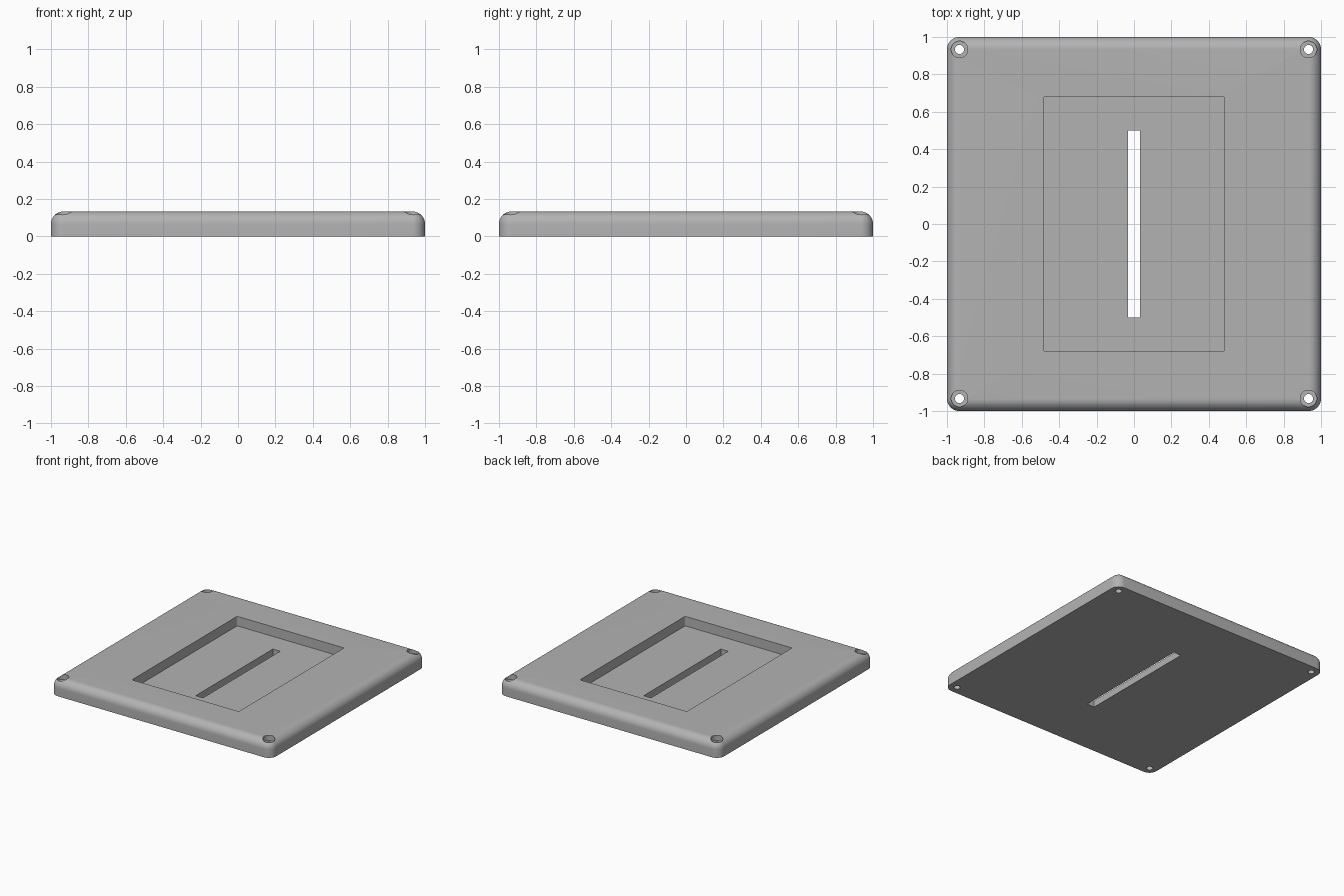
import bpy, bmesh, math

old = bpy.data.objects.get("Cube")
if old:
    bpy.data.objects.remove(old, do_unlink=True)

HEIGHT = 0.1333
RADIUS = 0.0667
POCKET_FLOOR = 0.055
BORE_FLOOR = 0.09

grey = bpy.data.materials.new("plain grey")
grey.use_nodes = True
colour = (0.45, 0.45, 0.45, 1)
grey.diffuse_color = colour
grey.node_tree.nodes["Principled BSDF"].inputs["Base Color"].default_value = colour


def finish(name, bm):
    mesh = bpy.data.meshes.new(name)
    bm.to_mesh(mesh)
    bm.free()
    obj = bpy.data.objects.new(name, mesh)
    mesh.materials.append(grey)
    bpy.context.collection.objects.link(obj)
    return obj


def box(name, width, depth, low, high, radius=0, segments=4, round_top=False):
    """Box with rounded upright edges and, if asked, a rounded top rim."""
    bm = bmesh.new()
    bmesh.ops.create_cube(bm, size=1)
    for v in bm.verts:
        v.co = (v.co.x * width, v.co.y * depth, high if v.co.z > 0 else low)
    if radius:
        edges = []
        for e in bm.edges:
            a, b = e.verts
            upright = abs(a.co.z - b.co.z) > 0.001
            top = min(a.co.z, b.co.z) > high - 0.001
            if upright or (round_top and top):
                edges.append(e)
        bmesh.ops.bevel(bm, geom=edges, offset=radius, offset_type='OFFSET',
                        segments=segments, profile=0.5, affect='EDGES')
    return finish(name, bm)


def cylinder(name, x, y, radius, low, high):
    bm = bmesh.new()
    bmesh.ops.create_cone(bm, cap_ends=True, segments=40, radius1=radius,
                          radius2=radius, depth=high - low)
    bmesh.ops.translate(bm, verts=bm.verts, vec=(x, y, (low + high) / 2))
    return finish(name, bm)


# Plate with a rounded rim and flat underside
plate = box("base_plate", 2, 2, 0, HEIGHT, RADIUS, 10, True)

# Central pocket and through slot
cutters = [
    box("pocket_cutter", 0.969, 1.362, POCKET_FLOOR, 0.3, 0.01),
    box("slot_cutter", 0.0667, 1.0, -0.1, 0.2),
]

# Counterbored screw holes in the corners
place = 1 - RADIUS
for sx in (-1, 1):
    for sy in (-1, 1):
        x, y = sx * place, sy * place
        cutters.append(cylinder("bore_cutter", x, y, 0.0444, BORE_FLOOR, 0.3))
        cutters.append(cylinder("hole_cutter", x, y, 0.0244, -0.1, 0.2))

bpy.context.view_layer.objects.active = plate
for cutter in cutters:
    mod = plate.modifiers.new("cut", 'BOOLEAN')
    mod.operation = 'DIFFERENCE'
    mod.solver = 'EXACT'
    mod.object = cutter
    bpy.ops.object.modifier_apply(modifier=mod.name)
    bpy.data.objects.remove(cutter, do_unlink=True)

# Smooth the curved rim, keep the cut edges crisp
bpy.ops.object.select_all(action='DESELECT')
plate.select_set(True)
bpy.ops.object.shade_smooth_by_angle(angle=math.radians(30))
